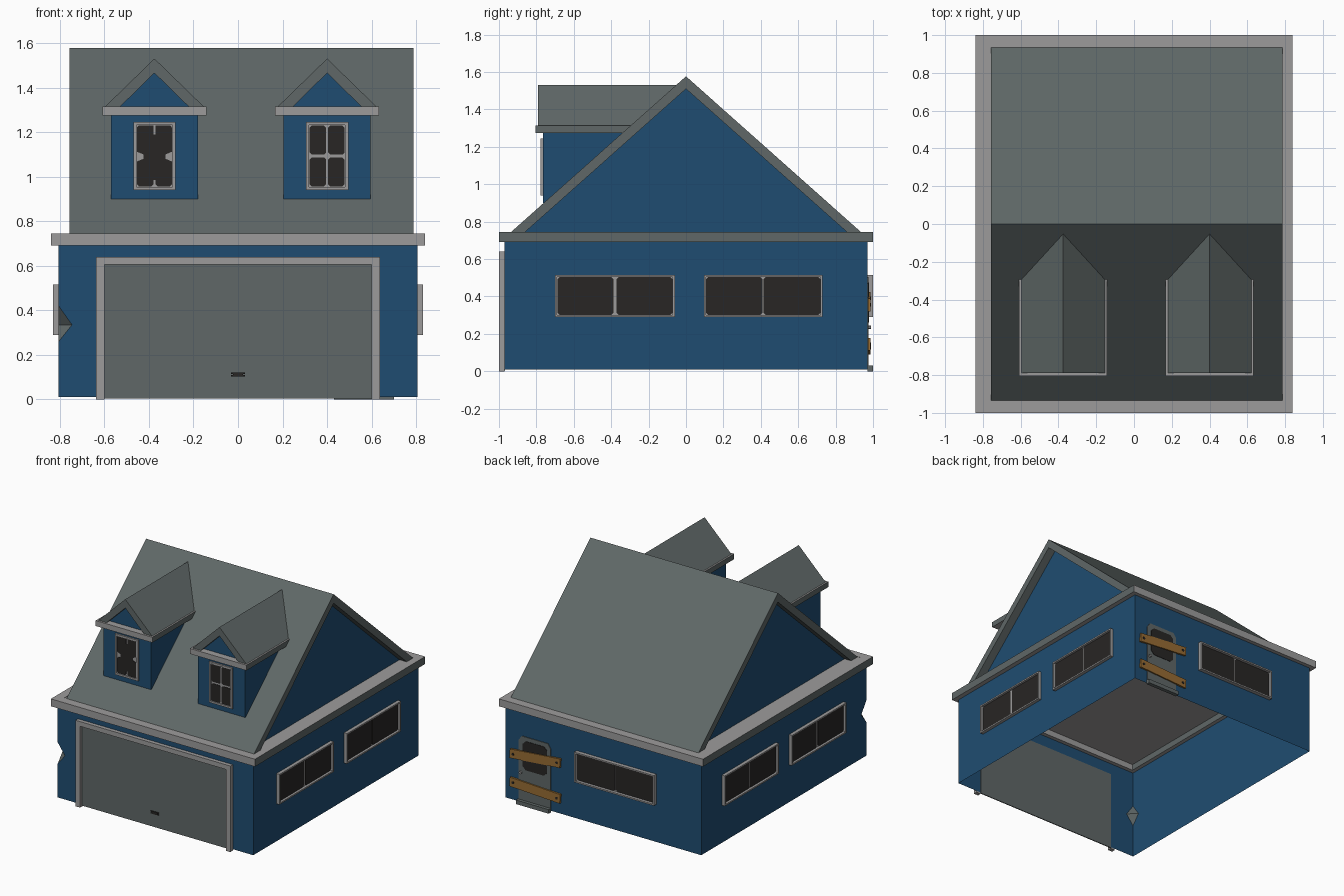
import bpy, bmesh, math
from mathutils import Matrix, Vector

if "Cube" in bpy.data.objects:
    bpy.data.objects.remove(bpy.data.objects["Cube"])


def material(name, rgb):
    m = bpy.data.materials.new(name)
    m.diffuse_color = (*rgb, 1)
    m.use_nodes = True
    m.node_tree.nodes["Principled BSDF"].inputs["Base Color"].default_value = m.diffuse_color
    return m


BLUE = material("blue_siding", (0.0135, 0.073, 0.165))
TRIM = material("light_grey_trim", (0.335, 0.33, 0.33))
SLATE = material("slate_grey", (0.115, 0.137, 0.136))
DARK = material("dark_glass", (0.021, 0.019, 0.018))
WOOD = material("plank_wood", (0.31, 0.15, 0.033))

FRONT, RIGHT, BACK, LEFT = 0, 90, 180, -90


def finish(name, bm, mats):
    bmesh.ops.recalc_face_normals(bm, faces=bm.faces)
    me = bpy.data.meshes.new(name)
    bm.to_mesh(me)
    bm.free()
    for m in mats:
        me.materials.append(m)
    ob = bpy.data.objects.new(name, me)
    bpy.context.collection.objects.link(ob)
    return ob


def prism(name, polys, d0, d1, mat, side=FRONT):
    """Extrude (across, up) outlines from distance d0 to d1 outward on a side."""
    bm = bmesh.new()
    rot = Matrix.Rotation(math.radians(side), 3, 'Z')
    for poly in polys:
        a, b = [[bm.verts.new(rot @ Vector((u, -d, z))) for u, z in poly]
                for d in (d0, d1)]
        bm.faces.new(a)
        bm.faces.new(b)
        for i in range(len(poly)):
            j = (i + 1) % len(poly)
            bm.faces.new((a[i], a[j], b[j], b[i]))
    return finish(name, bm, [mat])


def rect(u0, u1, z0, z1):
    return [(u0, z0), (u1, z0), (u1, z1), (u0, z1)]


def chamfered(u0, u1, z0, z1, c):
    return [(u0 + c, z0), (u1 - c, z0), (u1, z0 + c), (u1, z1 - c),
            (u1 - c, z1), (u0 + c, z1), (u0, z1 - c), (u0, z0 + c)]


def frame(u0, u1, z0, z1, w):
    return [rect(u0, u0 + w, z0, z1), rect(u1 - w, u1, z0, z1),
            rect(u0 + w, u1 - w, z0, z0 + w), rect(u0 + w, u1 - w, z1 - w, z1)]


def slate_sides(ob):
    """Side-facing faces of the eave trim are slate."""
    ob.data.materials.append(SLATE)
    for p in ob.data.polygons:
        if abs(p.normal.x) > 0.9:
            p.material_index = 1


# Walls: open shell with garage opening and a dented front left corner
W, D, B, T = 0.805, 0.97, 0.01, 0.69
bm = bmesh.new()


def face(pts, idx=0):
    bm.faces.new([bm.verts.new(p) for p in pts]).material_index = idx


top, bot = (-W, -D, 0.42), (-W, -D, 0.26)
dent_f, dent_l = (-0.745, -D, 0.335), (-W, -0.91, 0.335)
face([(-W, -D, B), bot, dent_f, top, (-W, -D, T), (W, -D, T), (W, -D, B),
      (0.6, -D, B), (0.6, -D, 0.605), (-0.6, -D, 0.605), (-0.6, -D, B)])
face([(-W, -D, B), bot, dent_l, top, (-W, -D, T), (-W, D, T), (-W, D, B)])
face([(W, -D, B), (W, D, B), (W, D, T), (W, -D, T)])
face([(-W, D, B), (W, D, B), (W, D, T), (-W, D, T)])
face([dent_f, dent_l, top], 1)
face([dent_f, dent_l, bot], 1)
bmesh.ops.remove_doubles(bm, verts=bm.verts, dist=1e-5)
finish("walls", bm, [BLUE, SLATE])

# Eave ring with a ceiling, gable core and main roof
Z0, Z1 = 0.69, 0.745
slate_sides(prism("eave_front", [rect(-0.84, 0.84, Z0, Z1)], 0.94, 1, TRIM))
slate_sides(prism("eave_back", [rect(-0.84, 0.84, Z0, Z1)], 0.94, 1, TRIM, BACK))
slate_sides(prism("eave_sides", [rect(-0.84, -0.775, Z0, Z1), rect(0.775, 0.84, Z0, Z1)],
                  -0.94, 0.94, TRIM))
prism("ceiling", [rect(-0.775, 0.775, 0.735, 0.743)], -0.94, 0.94, TRIM)
prism("gable_wall", [[(-0.87, 0.74), (0.87, 0.74), (0, 1.515)]], -0.70, 0.725, BLUE, RIGHT)
prism("main_roof", [[(-0.935, 0.745), (0, 1.577), (0.935, 0.745),
                     (0.86, 0.745), (0, 1.51), (-0.86, 0.745)]], -0.757, 0.787, SLATE, RIGHT)

# Garage door with surround and handle
prism("garage_surround", [rect(-0.637, -0.6, 0, 0.605), rect(0.6, 0.637, 0, 0.605),
                          rect(-0.637, 0.637, 0.605, 0.64)], 0.971, 1.0, TRIM)
prism("garage_door", [rect(-0.6, 0.6, 0.005, 0.605)], 0.968, 0.975, SLATE)
prism("garage_handle", [rect(-0.032, 0.032, 0.102, 0.109), rect(-0.032, 0.032, 0.115, 0.122),
                        rect(-0.022, 0.022, 0.109, 0.115)], 0.975, 0.982, DARK)


# Wide windows: frame, backing plate and two dark panes with a shard at the bar
def wide_window(name, u0, u1, side, wall, out, bar):
    z0, z1, mid = 0.29, 0.515, (u0 + u1) / 2
    prism(name + "_frame", frame(u0, u1, z0, z1, 0.011), wall + 0.001, wall + out, TRIM, side)
    prism(name + "_backing", [rect(u0 + 0.01, u1 - 0.01, z0 + 0.01, z1 - 0.01)],
          wall + 0.002, wall + 0.007, TRIM, side)
    prism(name + "_panes", [chamfered(u0 + 0.012, mid - bar, z0 + 0.012, z1 - 0.012, 0.011),
                            chamfered(mid + bar, u1 - 0.012, z0 + 0.012, z1 - 0.012, 0.011)],
          wall + 0.006, wall + 0.010, DARK, side)


for y0, y1, label, bar in ((-0.70, -0.06, "front", 0.008), (0.095, 0.73, "rear", 0.003)):
    wide_window("right_window_" + label, y0, y1, RIGHT, W, 0.026, bar)
    wide_window("left_window_" + label, -y1, -y0, LEFT, W, 0.026, bar)
wide_window("back_window", -0.22, 0.435, BACK, D, 0.03, 0.004)

# Back door, boarded over (across axis points to -x)
prism("back_door", [[(-0.695, 0.01), (-0.43, 0.01), (-0.43, 0.47), (-0.455, 0.505),
                     (-0.67, 0.505), (-0.695, 0.47)]], D + 0.001, 0.976, SLATE, BACK)
prism("back_door_glass", [chamfered(-0.66, -0.46, 0.26, 0.475, 0.025)], 0.974, 0.979, DARK, BACK)
prism("back_door_knob", [chamfered(-0.685, -0.665, 0.225, 0.245, 0.006)], 0.974, 0.99, TRIM, BACK)
prism("back_step", [rect(-0.70, -0.43, 0, 0.03)], D + 0.001, 1.0, SLATE, BACK)
for i, (zl, zr) in enumerate(((0.355, 0.39), (0.145, 0.125))):
    h = 0.034
    prism(f"plank_{i}", [[(-0.765, zl - h), (-0.35, zr - h), (-0.345, zr + h), (-0.76, zl + h)]],
          0.972, 0.986, WOOD, BACK)
    prism(f"plank_nails_{i}", [chamfered(u - 0.009, u + 0.009, z - 0.009, z + 0.009, 0.005)
                               for u, z in ((-0.735, zl), (-0.375, zr))], 0.984, 0.989, DARK, BACK)

# Dormers
for c, label in ((-0.375, "left"), (0.40, "right")):
    n = label + "_dormer"
    prism(n + "_body", [rect(c - 0.195, c + 0.195, 0.90, 1.28)], 0.3, 0.765, BLUE)
    slate_sides(prism(n + "_eave", [rect(c - 0.233, c + 0.233, 1.275, 1.315)], 0.25, 0.805, TRIM))
    prism(n + "_gable", [[(c - 0.16, 1.31), (c + 0.16, 1.31), (c, 1.47)]], 0.15, 0.755, BLUE)
    prism(n + "_roof", [[(c - 0.221, 1.315), (c, 1.53), (c + 0.221, 1.315),
                         (c + 0.153, 1.315), (c, 1.465), (c - 0.153, 1.315)]], 0.03, 0.79, SLATE)
    # window with four panes; the left one has broken bars
    prism(n + "_window_frame", frame(c - 0.095, c + 0.095, 0.94, 1.245, 0.014), 0.765, 0.777, TRIM)
    prism(n + "_window_backing", [rect(c - 0.09, c + 0.09, 0.945, 1.24)], 0.764, 0.769, TRIM)
    if label == "right":
        panes = [chamfered(a, a + 0.073, z, z + 0.13, 0.009)
                 for a in (c - 0.078, c + 0.005) for z in (0.956, 1.099)]
    else:
        half = [(0.005, 0.965), (0.014, 0.956), (0.07, 0.956), (0.079, 0.967), (0.079, 1.068),
                (0.05, 1.08), (0.05, 1.1), (0.079, 1.112), (0.079, 1.22), (0.07, 1.23),
                (0.005, 1.23)]
        panes = [[(c + s * u, z) for u, z in half] for s in (-1, 1)]
        panes.append(rect(c - 0.005, c + 0.005, 0.985, 1.19))
    prism(n + "_window_panes", panes, 0.767, 0.772, DARK)
